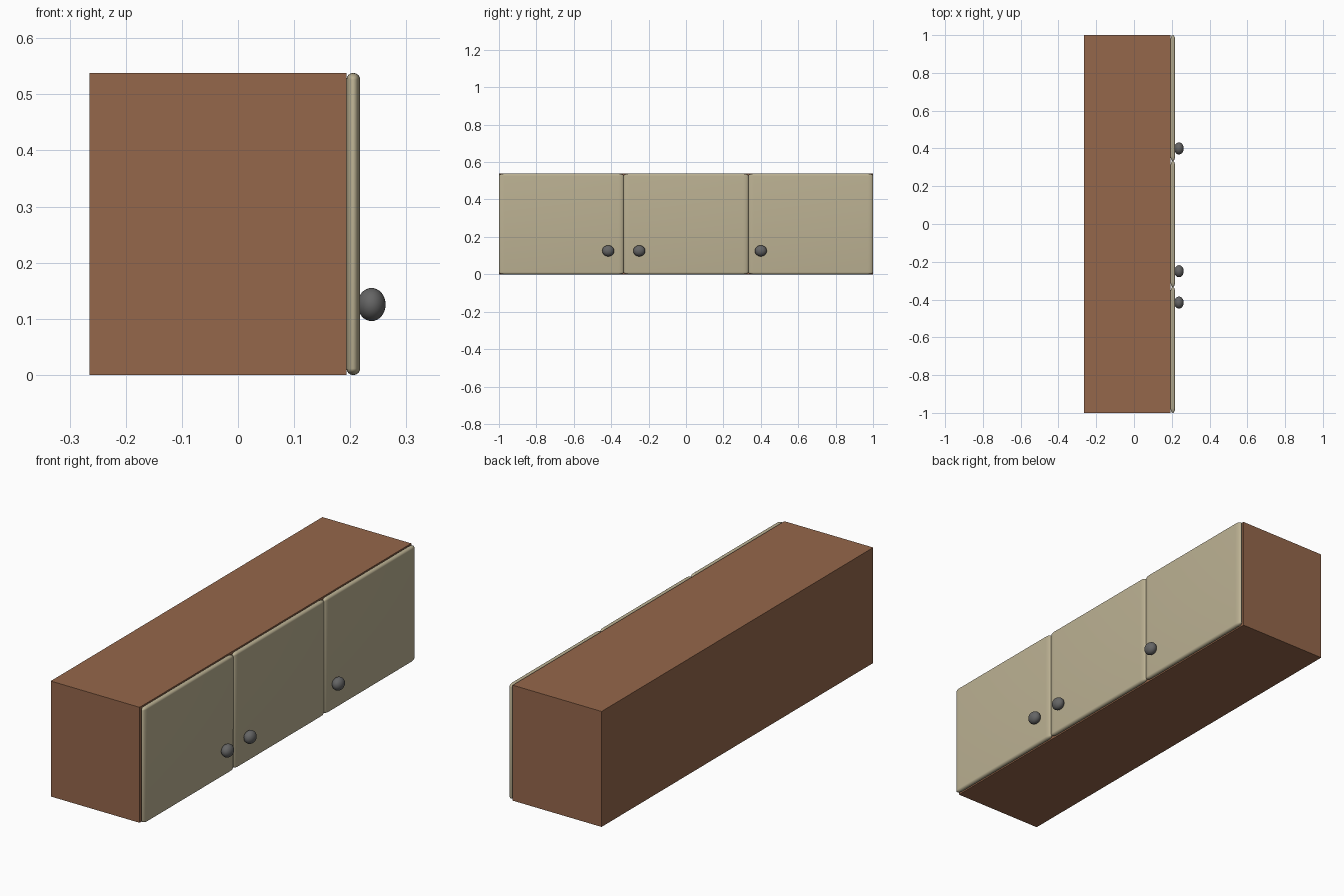
import bpy, math

if "Cube" in bpy.data.objects:
    bpy.data.objects.remove(bpy.data.objects["Cube"])

def material(name, color):
    m = bpy.data.materials.new(name)
    m.diffuse_color = color
    m.use_nodes = True
    m.node_tree.nodes["Principled BSDF"].inputs["Base Color"].default_value = m.diffuse_color
    return m

wood = material("brown_wood", (0.30, 0.135, 0.07, 1))
cream = material("cream_paint", (0.50, 0.44, 0.29, 1))
metal = material("dark_metal", (0.13, 0.13, 0.13, 1))

H = 0.538            # cabinet height
DOOR_W = 2 / 3       # three doors share the length
STRETCH = 2.5        # door rounding is longer sideways than upwards

def box(name, loc, size, mat):
    bpy.ops.mesh.primitive_cube_add(size=1, location=loc)
    ob = bpy.context.object
    ob.name = name
    ob.scale = size
    bpy.ops.object.transform_apply(location=False, rotation=False, scale=True)
    ob.data.materials.append(mat)
    return ob

# Cabinet body
box("cabinet_body", (-0.036, 0, H / 2), (0.458, 2, H), wood)

# Doors with softly rounded edges
for i, y in enumerate((-DOOR_W, 0, DOOR_W)):
    door = box(f"door_{i + 1}", (0.2055, y, H / 2),
               (0.024, DOOR_W / STRETCH, H), cream)
    bev = door.modifiers.new("rounding", 'BEVEL')
    bev.width = 0.0115
    bev.segments = 6
    bpy.ops.object.modifier_apply(modifier=bev.name)
    door.scale.y = STRETCH
    bpy.ops.object.transform_apply(location=False, rotation=False, scale=True)
    bpy.ops.object.shade_smooth_by_angle(angle=math.radians(35))

# Flattened round knobs
for i, y in enumerate((-0.416, -0.25, 0.40)):
    bpy.ops.mesh.primitive_uv_sphere_add(segments=32, ring_count=16, radius=1,
                                         location=(0.238, y, 0.1255))
    knob = bpy.context.object
    knob.name = f"knob_{i + 1}"
    knob.scale = (0.025, 0.032, 0.0295)
    bpy.ops.object.transform_apply(location=False, rotation=False, scale=True)
    knob.data.materials.append(metal)
    bpy.ops.object.shade_smooth()
